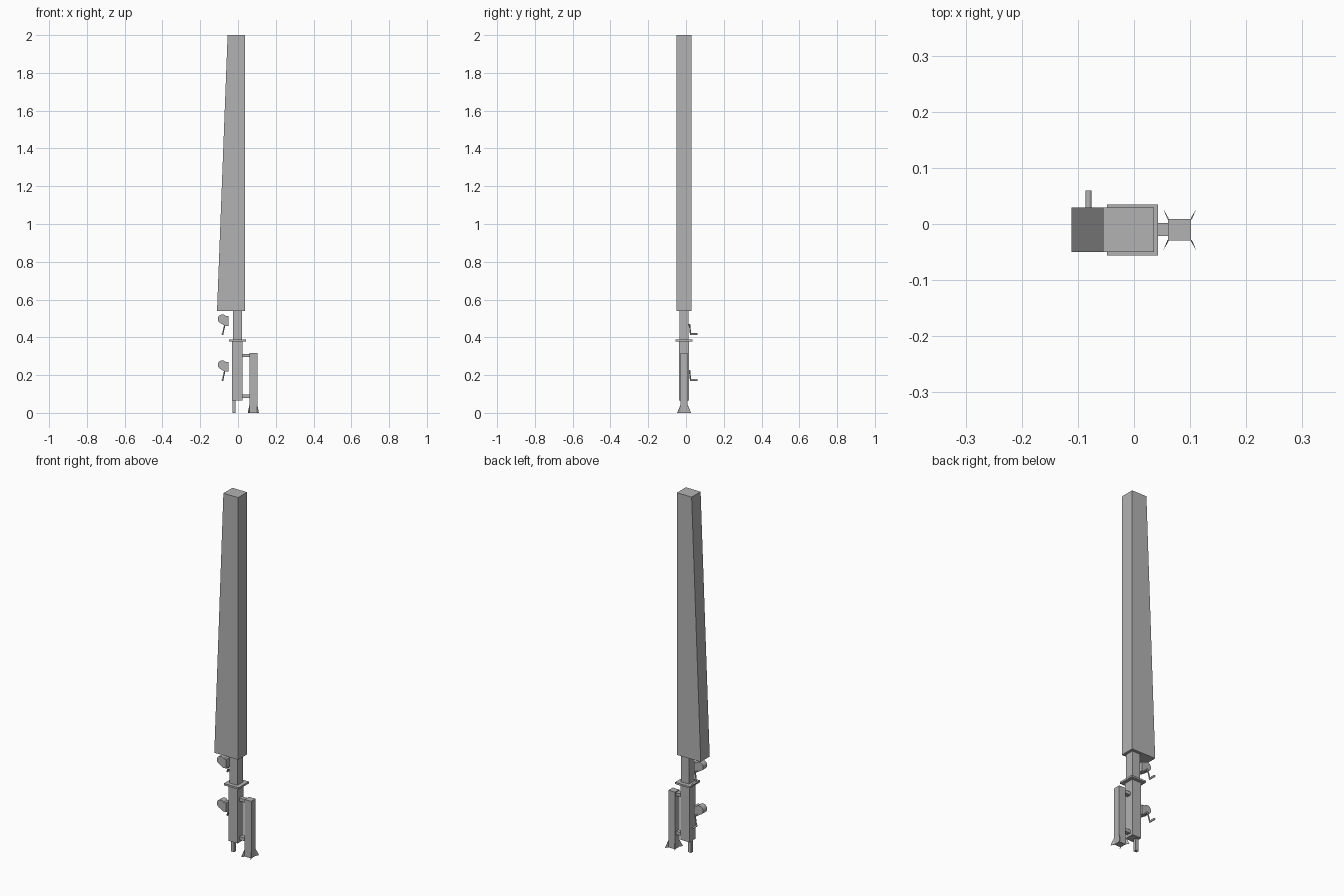
import bpy, bmesh, math
from mathutils import Vector, Matrix

if "Cube" in bpy.data.objects:
    bpy.data.objects.remove(bpy.data.objects["Cube"], do_unlink=True)

grey = bpy.data.materials.new("grey_steel")
grey.use_nodes = True
colour = (0.45, 0.45, 0.45, 1)
grey.diffuse_color = colour
grey.node_tree.nodes["Principled BSDF"].inputs["Base Color"].default_value = colour


def finish(name, bm):
    bmesh.ops.recalc_face_normals(bm, faces=bm.faces)
    mesh = bpy.data.meshes.new(name)
    bm.to_mesh(mesh)
    bm.free()
    mesh.materials.append(grey)
    obj = bpy.data.objects.new(name, mesh)
    bpy.context.collection.objects.link(obj)
    return obj


def smooth(obj):
    bpy.ops.object.select_all(action='DESELECT')
    obj.select_set(True)
    bpy.context.view_layer.objects.active = obj
    bpy.ops.object.shade_smooth_by_angle(angle=math.radians(35))


def box(name, x, y, z):
    bm = bmesh.new()
    bmesh.ops.create_cube(bm, size=1)
    for v in bm.verts:
        for axis, (low, high) in enumerate((x, y, z)):
            v.co[axis] = high if v.co[axis] > 0 else low
    return finish(name, bm)


def prism(name, outline, low, high):
    """Extrude an x-z outline along y."""
    bm = bmesh.new()
    face = bm.faces.new([bm.verts.new((x, low, z)) for x, z in outline])
    new = bmesh.ops.extrude_face_region(bm, geom=[face])["geom"]
    moved = [g for g in new if isinstance(g, bmesh.types.BMVert)]
    bmesh.ops.translate(bm, verts=moved, vec=(0, high - low, 0))
    return finish(name, bm)


def rod(name, start, end, radius):
    a, b = Vector(start), Vector(end)
    turn = (b - a).to_track_quat('Z', 'Y').to_matrix().to_4x4()
    bm = bmesh.new()
    bmesh.ops.create_cone(bm, cap_ends=True, segments=16, radius1=radius,
                          radius2=radius, depth=(b - a).length,
                          matrix=Matrix.Translation((a + b) / 2) @ turn)
    obj = finish(name, bm)
    smooth(obj)
    return obj


# Tapered upper mast
prism("mast", [(-0.111, 0.54), (0.036, 0.54), (0.036, 2), (-0.055, 2)], -0.05, 0.029)

# Telescoping column
box("inner_tube", (-0.027, 0.021), (-0.035, 0.013), (0.38, 0.54))
box("collar", (-0.048, 0.043), (-0.056, 0.035), (0.378, 0.388))
box("outer_tube", (-0.032, 0.024), (-0.038, 0.016), (0.066, 0.38))
box("bottom_pin", (-0.03, -0.012), (-0.018, -0.002), (0, 0.066))

# Support leg and the arms that hold it
box("support_leg", (0.061, 0.102), (-0.029, 0.009), (0, 0.318))
for name, z in (("upper", 0.295), ("lower", 0.08)):
    box(name + "_bracket", (0.024, 0.061), (-0.021, 0.002), (z, z + 0.018))

# Diagonal gussets around the foot
for sx in (-1, 1):
    for sy in (-1, 1):
        corner = Vector((0.0815 + sx * 0.0205, -0.01 + sy * 0.019, 0))
        tip = corner + Vector((sx * 0.009, sy * 0.018, 0))
        side = Vector((sx, -sy, 0)) * 0.001
        bm = bmesh.new()
        base = [bm.verts.new(p) for p in (corner + side, corner - side, tip)]
        top = [bm.verts.new(p + Vector((0, 0, 0.04))) for p in (corner + side, corner - side)]
        bm.faces.new(base)
        bm.faces.new((base[0], base[1], top[1], top[0]))
        bm.faces.new((base[0], base[2], top[0]))
        bm.faces.new((base[1], base[2], top[1]))
        bm.faces.new((top[0], top[1], base[2]))
        finish("foot_gusset", bm)

# Two hand winches
for name, z in (("upper", 0.497), ("lower", 0.254)):
    rim = [(-0.083 + 0.024 * math.cos(a), z + 0.024 * math.sin(a))
           for a in (math.radians(40 + 10 * i) for i in range(22))]
    housing = rim + [(-0.07, z - 0.036), (-0.05, z - 0.036), (-0.05, z + 0.015)]
    smooth(prism(name + "_winch_housing", housing, -0.033, 0.002))
    hub, end = (-0.07, z - 0.03), (-0.081, z - 0.08)
    rod(name + "_crank_shaft", (hub[0], 0, hub[1]), (hub[0], 0.021, hub[1]), 0.004)
    rod(name + "_crank_arm", (hub[0], 0.019, hub[1]), (end[0], 0.024, end[1]), 0.0035)
    rod(name + "_crank_grip", (end[0], 0.022, end[1]), (end[0], 0.06, end[1]), 0.0055)
